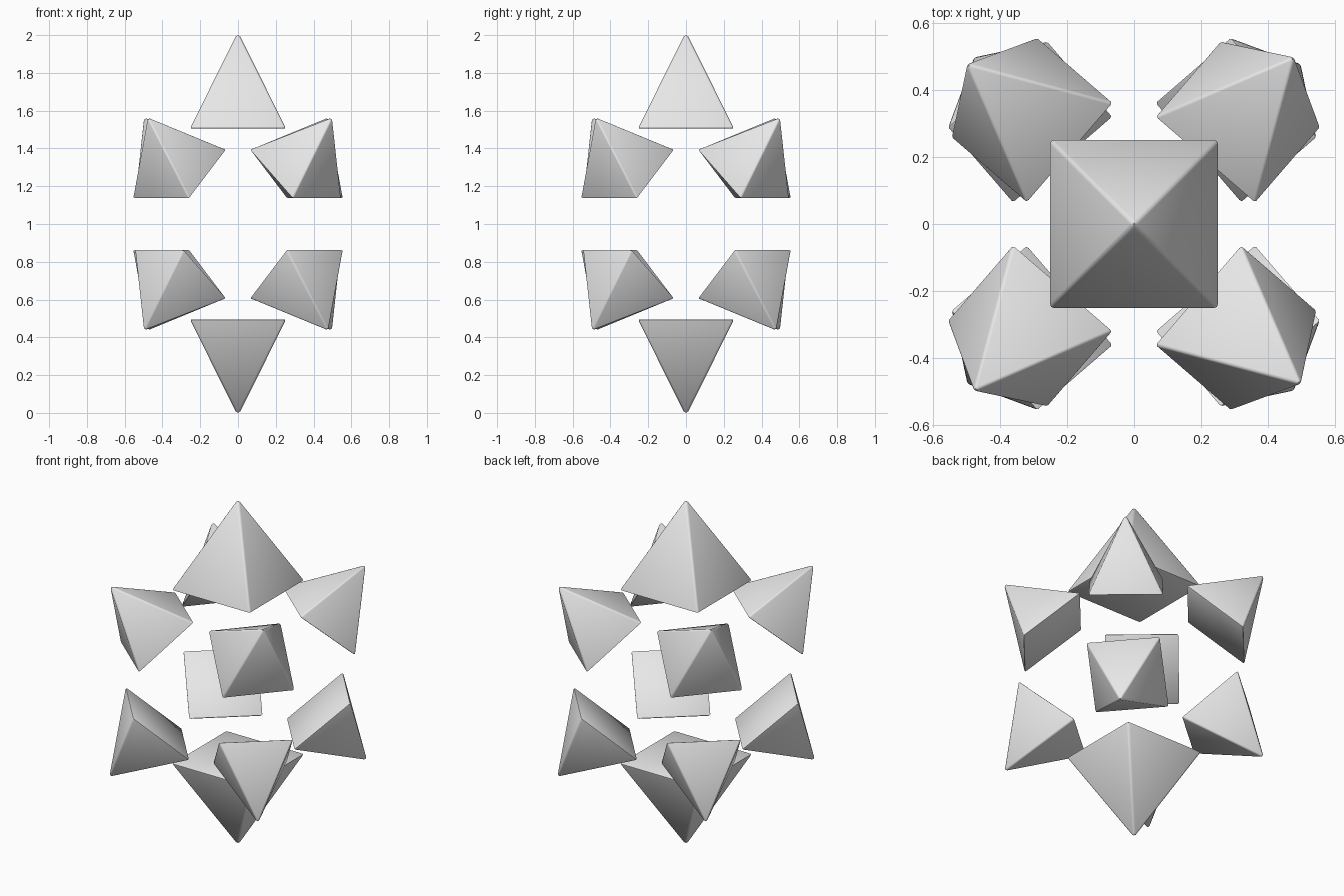
import bpy, bmesh
from math import pi, radians
from mathutils import Matrix

cube = bpy.data.objects.get("Cube")
if cube:
    bpy.data.objects.remove(cube, do_unlink=True)

# Single grey material
grey = bpy.data.materials.new("light_grey")
grey.use_nodes = True
colour = (0.8, 0.8, 0.8, 1)
grey.diffuse_color = colour
grey.node_tree.nodes["Principled BSDF"].inputs["Base Color"].default_value = colour

HALF, HEIGHT = 0.25, 0.495


def pyramid(name, matrix):
    """Square pyramid with softened edges, base centred on the local origin."""
    bm = bmesh.new()
    base = [bm.verts.new((x * HALF, y * HALF, 0))
            for x, y in ((-1, -1), (1, -1), (1, 1), (-1, 1))]
    tip = bm.verts.new((0, 0, HEIGHT))
    bm.faces.new(base[::-1])
    for i in range(4):
        bm.faces.new((base[i], base[(i + 1) % 4], tip))
    bmesh.ops.bevel(bm, geom=bm.edges[:], offset=0.011, segments=2,
                    profile=0.5, affect='EDGES')
    # Restore the full outer size after softening
    wide = HALF / max(v.co.x for v in bm.verts)
    tall = HEIGHT / max(v.co.z for v in bm.verts)
    bmesh.ops.scale(bm, vec=(wide, wide, tall), verts=bm.verts[:])
    bmesh.ops.recalc_face_normals(bm, faces=bm.faces[:])
    mesh = bpy.data.meshes.new(name)
    bm.to_mesh(mesh)
    bm.free()
    mesh.materials.append(grey)
    obj = bpy.data.objects.new(name, mesh)
    bpy.context.collection.objects.link(obj)
    obj.matrix_world = matrix
    bpy.ops.object.select_all(action='DESELECT')
    obj.select_set(True)
    bpy.context.view_layer.objects.active = obj
    bpy.ops.object.shade_smooth_by_angle(angle=radians(45))
    return obj


# Half turn about the x axis through the middle of the model
centre = Matrix.Translation((0, 0, 1))
flip = centre @ Matrix.Rotation(pi, 4, 'X') @ centre.inverted()

# Large end pyramids
top = Matrix.Translation((0, 0, 2 - HEIGHT))
pyramid("top_pyramid", top)
pyramid("bottom_pyramid", flip @ top)

# Two rings of four smaller pyramids pointing outward
side = (Matrix.Translation((0.303, -0.309, 1.264))
        @ Matrix.Rotation(radians(-40.8), 4, 'Z')
        @ Matrix.Rotation(radians(40.7), 4, 'Y')
        @ Matrix.Scale(0.78, 4))
for i in range(4):
    placed = Matrix.Rotation(i * pi / 2, 4, 'Z') @ side
    pyramid(f"upper_ring_pyramid_{i + 1}", placed)
    pyramid(f"lower_ring_pyramid_{i + 1}", flip @ placed)
